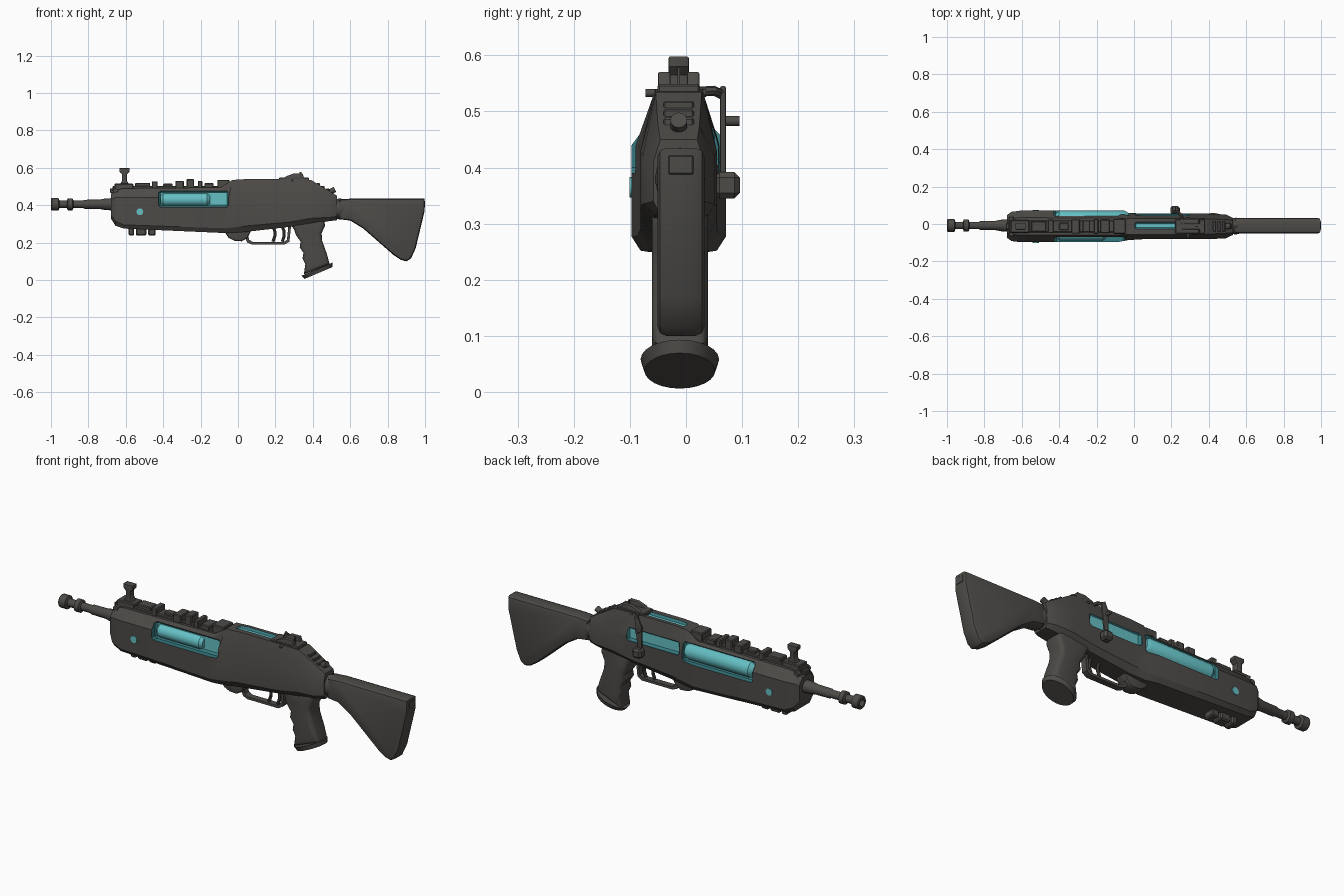
import bpy, bmesh, math
from mathutils import Matrix, Vector

if "Cube" in bpy.data.objects:
    bpy.data.objects.remove(bpy.data.objects["Cube"])

Y0 = -0.013  # mid plane of the body


def material(name, rgb):
    m = bpy.data.materials.new(name)
    m.use_nodes = True
    m.diffuse_color = (*rgb, 1)
    m.node_tree.nodes["Principled BSDF"].inputs["Base Color"].default_value = (*rgb, 1)
    return m


DARK = material("dark_gunmetal", (0.075, 0.07, 0.064))
CYAN = material("glow_cyan", (0.13, 0.53, 0.56))
TEAL = material("deep_teal", (0.035, 0.19, 0.21))


def finish(name, bm, mats=(DARK,), angle=35):
    bmesh.ops.recalc_face_normals(bm, faces=bm.faces)
    me = bpy.data.meshes.new(name)
    bm.to_mesh(me)
    bm.free()
    ob = bpy.data.objects.new(name, me)
    bpy.context.collection.objects.link(ob)
    for m in mats:
        me.materials.append(m)
    smooth(ob, angle)
    return ob


def smooth(ob, angle=35):
    bpy.ops.object.select_all(action='DESELECT')
    ob.select_set(True)
    bpy.context.view_layer.objects.active = ob
    bpy.ops.object.shade_smooth_by_angle(angle=math.radians(angle))


def bridge(name, rings, mats=(DARK,), angle=35):
    """Skin a list of equal-sized rings and cap both ends."""
    bm = bmesh.new()
    rows = [[bm.verts.new(p) for p in ring] for ring in rings]
    n = len(rows[0])
    for a, b in zip(rows, rows[1:]):
        for i in range(n):
            bm.faces.new((a[i], a[(i + 1) % n], b[(i + 1) % n], b[i]))
    bm.faces.new(rows[0])
    bm.faces.new(rows[-1])
    return finish(name, bm, mats, angle)


def prism(name, pts, y, half, bevel=0.0, seg=2, mat=DARK):
    """Extrude an x-z outline along y, with rounded edges."""
    bm = bmesh.new()
    a = [bm.verts.new((px, y - half, pz)) for px, pz in pts]
    b = [bm.verts.new((px, y + half, pz)) for px, pz in pts]
    for i in range(len(a)):
        j = (i + 1) % len(a)
        bm.faces.new((a[i], a[j], b[j], b[i]))
    bm.faces.new(a)
    bm.faces.new(b)
    if bevel:
        bmesh.ops.recalc_face_normals(bm, faces=bm.faces)
        rim = [e for e in bm.edges if abs(e.verts[0].co.y - e.verts[1].co.y) < 1e-5]
        bmesh.ops.bevel(bm, geom=rim, offset=bevel, segments=seg, affect='EDGES',
                        profile=0.5, clamp_overlap=True)
    return finish(name, bm, (mat,))


def box(name, x, y, z, bevel=0.004, mats=(DARK,)):
    bm = bmesh.new()
    size = [b - a for a, b in (x, y, z)]
    mid = [(a + b) / 2 for a, b in (x, y, z)]
    bmesh.ops.create_cube(bm, size=1, matrix=Matrix.Translation(mid) @ Matrix.Diagonal((*size, 1)))
    if bevel:
        bmesh.ops.bevel(bm, geom=bm.edges[:], offset=bevel, segments=1, affect='EDGES', clamp_overlap=True)
    return finish(name, bm, mats, 25)


def lathe(name, prof, y, z, sides=16, sy=1, sz=1, mat=DARK):
    """Revolve an (x, radius) profile about the x axis."""
    turn = [2 * math.pi * i / sides for i in range(sides)]
    return bridge(name, [[(x, y + sy * r * math.cos(t), z + sz * r * math.sin(t)) for t in turn]
                         for x, r in prof], (mat,))


def disc(name, mid, axis, radius, depth, mat=DARK, sides=16):
    bm = bmesh.new()
    rot = Vector(axis).to_track_quat('Z', 'Y').to_matrix().to_4x4()
    bmesh.ops.create_cone(bm, cap_ends=True, segments=sides, radius1=radius, radius2=radius,
                          depth=depth, matrix=Matrix.Translation(mid) @ rot)
    return finish(name, bm, (mat,))


def tube(name, pts, radius):
    cu = bpy.data.curves.new(name, 'CURVE')
    cu.dimensions = '3D'
    cu.bevel_depth, cu.bevel_resolution, cu.use_fill_caps = radius, 2, True
    sp = cu.splines.new('POLY')
    sp.points.add(len(pts) - 1)
    for p, co in zip(sp.points, pts):
        p.co = (*co, 1)
    ob = bpy.data.objects.new(name, cu)
    bpy.context.collection.objects.link(ob)
    cu.materials.append(DARK)
    bpy.ops.object.select_all(action='DESELECT')
    ob.select_set(True)
    bpy.context.view_layer.objects.active = ob
    bpy.ops.object.convert(target='MESH')
    smooth(bpy.context.object)


# Main body: x, bottom, lower shoulder, upper shoulder, top, half widths bottom / middle / top
stations = [
    (-.68, .33, .35, .43, .46, .04, .06, .033), (-.655, .29, .315, .44, .48, .06, .078, .04),
    (-.61, .275, .295, .44, .49, .068, .084, .047), (-.09, .252, .277, .44, .495, .068, .084, .045),
    (-.03, .25, .28, .44, .535, .055, .073, .043), (.05, .258, .29, .43, .54, .045, .068, .043),
    (.28, .285, .31, .43, .54, .045, .068, .043), (.39, .3, .33, .43, .535, .045, .068, .041),
    (.49, .315, .335, .42, .475, .042, .064, .037), (.53, .32, .34, .41, .45, .035, .045, .033)]
rings = []
for x, zb, z1, z2, zt, hb, hw, ht in stations:
    half = [(hb, zb), (hw, z1), (hw, z2), (ht, zt)]
    rings.append([(x, Y0 + h, z) for h, z in half] + [(x, Y0 - h, z) for h, z in reversed(half)])
body = bridge("body", rings, (DARK, CYAN, TEAL), 28)

# Recessed glowing windows, cut with teal walls and cyan floors
cuts = [("front_window", (-.425, -.05), (-.2, Y0 - .047), (.39, .477), (0, 1, 0)),
        ("back_window", (-.43, -.02), (Y0 + .047, .2), (.385, .482), (0, -1, 0)),
        ("receiver_window", (0, .3), (Y0 + .054, .2), (.405, .475), (0, -1, 0)),
        ("top_slot", (0, .235), (-.028, .012), (.53, .6), (0, 0, -1))]
for name, x, y, z, inward in cuts:
    cutter = box(name + "_cutter", x, y, z, .01, (DARK, CYAN, TEAL))
    for f in cutter.data.polygons:
        f.material_index = 1 if f.normal.dot(Vector(inward)) > .9 else 2
    cutter.hide_render = True
    mod = body.modifiers.new(name, 'BOOLEAN')
    mod.operation, mod.solver, mod.object = 'DIFFERENCE', 'EXACT', cutter
    mod.material_mode = 'TRANSFER'
    bpy.context.view_layer.objects.active = body
    bpy.ops.object.modifier_apply(modifier=name)
    bpy.data.objects.remove(cutter)
smooth(body, 28)

# Energy canisters and side lamps
lathe("front_canister", [(-.415, .02), (-.4, .035), (-.165, .035), (-.15, .024)], Y0 - .04, .43, 12, mat=CYAN)
lathe("back_canister", [(-.42, .024), (-.4, .042), (-.05, .042), (-.03, .03)], Y0 + .042, .433, 12, mat=CYAN)
for side, label in ((-1, "right"), (1, "left")):
    disc(label + "_lamp", (-.525, Y0 + side * .084, .365), (0, 1, 0), .018, .008, CYAN)

# Barrel and muzzle
lathe("barrel", [(-.64, .034), (-.71, .031), (-.74, .025), (-.82, .024), (-.83, .02), (-.88, .02),
                 (-.885, .032), (-.91, .032), (-.915, .02), (-.955, .02), (-.96, .034), (-.995, .034),
                 (-1, .03), (-1, .018), (-.97, .017)], -.008, .405)

# Stock, collar and butt plate
prism("stock", [(.54, .43), (.54, .325), (.6, .318), (.67, .275), (.83, .135), (.87, .108), (.9, .1),
                (.925, .115), (.95, .17), (.998, .37), (.998, .435), (.6, .435)], -.009, .042, .016)
lathe("stock_collar", [(.5, .05), (.545, .056), (.56, .053), (.575, .04)], -.011, .38, 12, .8, 1)
box("butt_plate", (.985, 1), (-.034, .016), (.385, .425), .005)

# Grip with finger swells and flared foot
prism("grip", [(.27, .31), (.3, .27), (.31, .24), (.335, .205), (.33, .175), (.35, .145), (.345, .115),
               (.36, .085), (.352, .03), (.49, .085), (.475, .14), (.45, .21), (.447, .25), (.465, .29),
               (.46, .34), (.3, .34)], -.011, .05, .02, 3)
bm = bmesh.new()
tilt = Matrix.Translation((.427, 0, .048)) @ Matrix.Rotation(math.radians(-23), 4, 'Y')
bmesh.ops.create_cone(bm, cap_ends=True, segments=24, radius1=.9, radius2=1, depth=1,
                      matrix=Matrix.Translation((0, -.011, 0)) @ tilt @ Matrix.Diagonal((.09, .07, .022, 1)))
finish("grip_foot", bm)

# Trigger group
prism("guard_mount", [(-.08, .27), (-.05, .225), (-.02, .21), (.02, .207), (.05, .225), (.08, .28)],
      Y0, .034, .01)
prism("trigger_guard", [(.03, .24), (.05, .2), (.075, .19), (.25, .19), (.275, .205), (.285, .3), (.27, .3),
                        (.262, .215), (.245, .203), (.08, .203), (.06, .215), (.05, .25)], Y0, .016)
for i, x in enumerate((.185, .235)):
    tube("trigger_%d" % (i + 1), [(x + dx, Y0, z) for dx, z in
                                  ((0, .29), (.012, .26), (.012, .235), (.002, .205))], .008)

# Top rail and its fittings
box("top_rail", (-.67, -.04), (Y0 - .032, Y0 + .032), (.475, .503))
fittings = [(-.685, -.62, .018, .49), (-.66, -.56, .034, .515), (-.55, -.47, .028, .52), (-.46, -.43, .036, .528),
            (-.4, -.35, .02, .515), (-.335, -.29, .038, .53), (-.275, -.235, .032, .54), (-.215, -.19, .04, .53),
            (-.18, -.13, .036, .518), (-.11, -.045, .04, .536)]
for i, (x1, x2, h, top) in enumerate(fittings):
    box("rail_block_%d" % (i + 1), (x1, x2), (Y0 - h, Y0 + h), (.465, top))
disc("rail_cross_pin", (-.655, Y0, .475), (0, 1, 0), .014, .1)

# Front sight
lathe_z = [(.03, .505), (.013, .53), (.013, .565), (.027, .58), (.027, .598)]
prism("front_sight", [(-.607 - r, z) for r, z in lathe_z] + [(-.607 + r, z) for r, z in reversed(lathe_z)],
      Y0, .018, .003)

# Rear sight, with twin ears and a pin
box("rear_sight_base", (.22, .38), (Y0 - .038, Y0 + .038), (.53, .549))
for side in (-1, 1):
    y = Y0 + side * .026
    prism("rear_sight_ear_%s" % ("left" if side > 0 else "right"),
          [(.24, .54), (.26, .556), (.3, .57), (.345, .57), (.355, .54)], y, .011, .003)
box("rear_sight_post", (.33, .34), (Y0 - .002, Y0 + .002), (.54, .578), 0)
disc("rear_sight_pin", (.29, Y0 - .005, .533), (0, 1, 0), .007, .108)

# Rear slope details
for i, x in enumerate((.43, .455, .48)):
    z = .535 - (x - .39) * .6
    box("slope_rib_%d" % (i + 1), (x - .008, x + .008), (Y0 - .027, Y0 + .027), (z - .03, z + .008), .003)
disc("slope_button", (.505, Y0, .478), (1, 0, .5), .015, .03)

# Charging lever on the left side
tube("lever_link", [(.26, .02, .535), (.25, .05, .537), (.23, .064, .53)], .009)
prism("lever_arm", [(.205, .36), (.225, .36), (.235, .45), (.245, .535), (.225, .545), (.205, .5)],
      .066, .005, .002)
disc("lever_upper_knob", (.215, .08, .483), (0, 1, 0), .009, .03)
box("lever_lower_knob", (.195, .245), (.05, .096), (.345, .392), .01)

# Underside lugs
for i, (x1, x2) in enumerate(((-.585, -.555), (-.545, -.49), (-.48, -.44))):
    box("under_lug_%d" % (i + 1), (x1, x2), (Y0 - .03, Y0 + .03), (.237, .285), .006)
